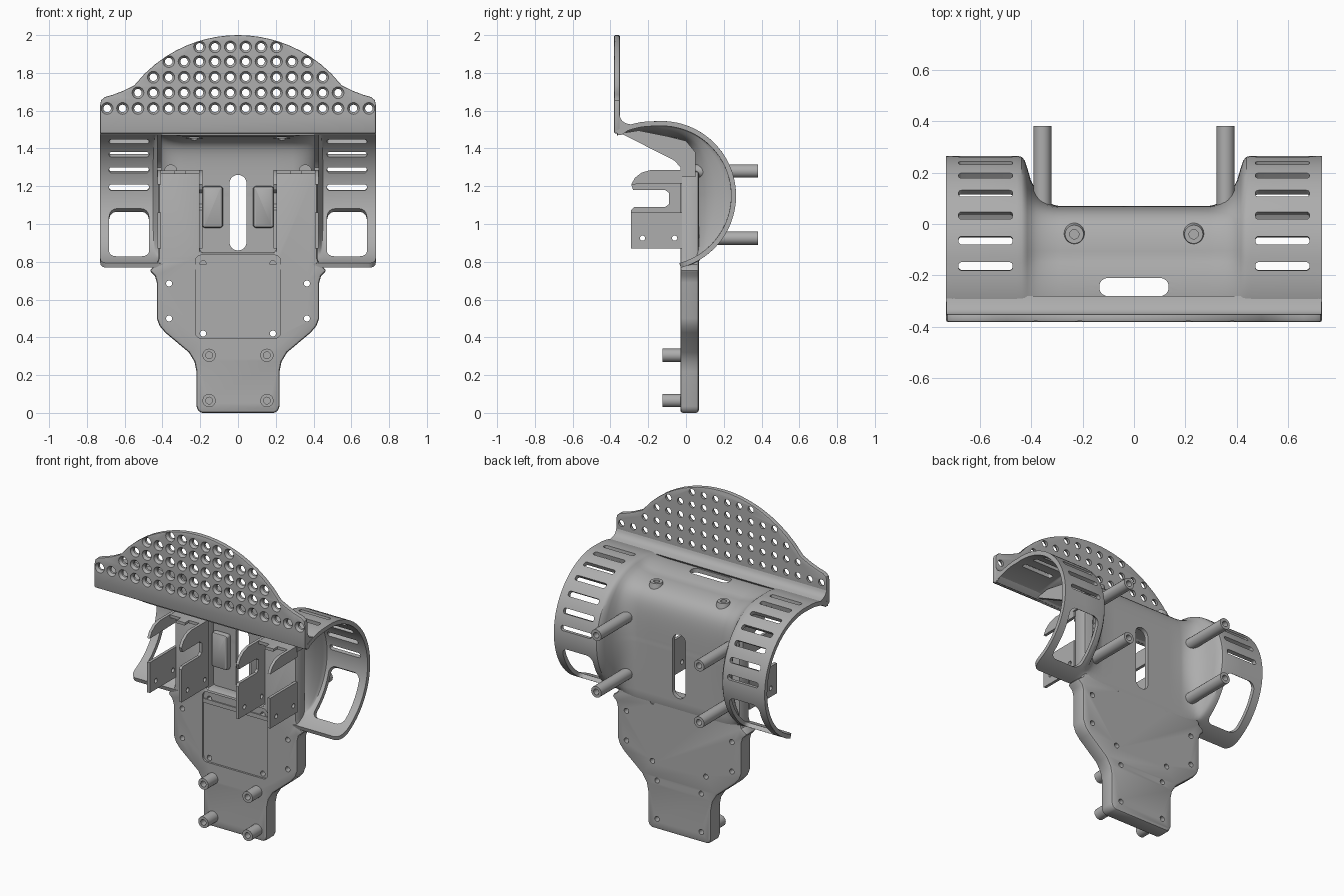
import bpy, bmesh
from math import sin, cos, radians, pi, sqrt
from mathutils import Matrix, Vector

old = bpy.data.objects.get("Cube")
if old:
    bpy.data.objects.remove(old)

GREY = (0.42, 0.42, 0.42, 1)
mat = bpy.data.materials.new("matte grey")
mat.use_nodes = True
mat.diffuse_color = GREY
bsdf = mat.node_tree.nodes["Principled BSDF"]
bsdf.inputs["Base Color"].default_value = GREY
bsdf.inputs["Roughness"].default_value = 0.6

# Orientations: local (a, b, depth) to world
TOP = Matrix.Identity(3)
FRONT = Matrix(((1, 0, 0), (0, 0, 1), (0, 1, 0)))
SIDE = Matrix(((0, 0, 1), (1, 0, 0), (0, 1, 0)))


def prism(bm, pts, d0, d1, m, at=(0, 0, 0)):
    """Extruded outline."""
    at = Vector(at)
    rings = [[bm.verts.new(m @ Vector((a, b, d)) + at) for a, b in pts] for d in (d0, d1)]
    n = len(pts)
    for i in range(n):
        j = (i + 1) % n
        bm.faces.new((rings[0][i], rings[0][j], rings[1][j], rings[1][i]))
    bm.faces.new(rings[0][::-1])
    bm.faces.new(rings[1])


def lathe(bm, prof, m, at, n=20):
    """Turned solid from (radius, depth) pairs, capped at both ends."""
    at = Vector(at)
    rings = [[bm.verts.new(m @ Vector((r * cos(2 * pi * k / n), r * sin(2 * pi * k / n), d)) + at)
              for k in range(n)] for r, d in prof]
    for p, q in zip(rings, rings[1:]):
        for k in range(n):
            j = (k + 1) % n
            bm.faces.new((p[k], p[j], q[j], q[k]))
    bm.faces.new(rings[0][::-1])
    bm.faces.new(rings[-1])


def rrect(w, h, r, n=6):
    """Rounded rectangle outline."""
    pts = []
    for q, (sx, sy) in enumerate(((1, 1), (-1, 1), (-1, -1), (1, -1))):
        for k in range(n + 1):
            t = pi / 2 * (q + k / n)
            pts.append((sx * (w / 2 - r) + r * cos(t), sy * (h / 2 - r) + r * sin(t)))
    return [p for i, p in enumerate(pts) if (Vector(p) - Vector(pts[i - 1])).length > 1e-5]


def mirrored(half):
    return half + [(-x, z) for x, z in reversed(half) if x > 1e-6]


def make(name, bm, fix=True):
    if fix:
        bmesh.ops.recalc_face_normals(bm, faces=bm.faces)
    me = bpy.data.meshes.new(name)
    bm.to_mesh(me)
    bm.free()
    me.materials.append(mat)
    ob = bpy.data.objects.new(name, me)
    bpy.context.collection.objects.link(ob)
    return ob


def apply(ob, kind, **settings):
    mod = ob.modifiers.new(kind, kind)
    for key, value in settings.items():
        setattr(mod, key, value)
    bpy.context.view_layer.objects.active = ob
    bpy.ops.object.modifier_apply(modifier=mod.name)


def cut(ob, bm):
    tool = make("cutter", bm)
    tool.hide_render = True
    apply(ob, "BOOLEAN", operation="DIFFERENCE", solver="EXACT", object=tool)
    bpy.data.objects.remove(tool)


def finish(ob, bevel=0):
    if bevel:
        apply(ob, "BEVEL", width=bevel, segments=2, limit_method="ANGLE", angle_limit=radians(40))


# Head plate with rows of countersunk holes
arc = [(x * 0.055, 1.3 + sqrt(0.49 - (x * 0.055) ** 2)) for x in range(10, -1, -1)]
half = [(0.73, 1.48), (0.73, 1.63), (0.725, 1.655), (0.705, 1.672), (0.66, 1.685), (0.61, 1.704)] + arc
bm = bmesh.new()
prism(bm, mirrored(half), -0.38, -0.35, FRONT)
plate = make("head_plate", bm)
finish(plate, 0.006)
bm = bmesh.new()
for z, count in ((1.612, 18), (1.695, 14), (1.777, 12), (1.86, 10), (1.938, 6)):
    for i in range(count):
        lathe(bm, [(0.035, -0.385), (0.02, -0.364), (0.02, -0.34)], FRONT,
              ((i - (count - 1) / 2) * 0.0815, 0, z), 16)
cut(plate, bm)

# Fillet where the plate meets the shell
bm = bmesh.new()
prism(bm, [(-0.37, 1.485), (-0.355, 1.59), (-0.347, 1.56), (-0.335, 1.543), (-0.315, 1.532),
           (-0.28, 1.525), (-0.3, 1.5), (-0.345, 1.47)], -0.728, 0.728, SIDE)
make("plate_fillet", bm)

# Shell: two round side wings blending into a lower flat back
CY, CZ = -0.13, 1.15


def wing_r(t):
    return 0.395 + 0.025 * max(0, (-t - 5) / 30)


def back_r(t):
    top = 0.34 + 0.08 * max(0, -t / 35)
    side = max(0.01, sin(radians(t))) / 0.2
    r = (top ** -7 + side ** 7) ** (-1 / 7) if t < 90 else 0.2 / sin(radians(t))
    return min(r, 0.39 / -cos(radians(t))) if t > 100 else r


half = [(0.1, 0, 165), (0.2, 0, 165), (0.29, 0, 165), (0.31, .02, 165), (0.335, .08, 165), (0.36, .18, 165),
        (0.38, .31, 165), (0.4, .5, 165), (0.415, .76, 165), (0.425, .91, 165), (0.437, .98, 165),
        (0.455, 1, 165), (0.58, 1, 165), (0.69, 1, 165), (0.706, 1, 164), (0.718, 1, 162),
        (0.726, 1, 159), (0.73, 1, 154)]
sections = [(-x, s, e) for x, s, e in reversed(half)] + [(0, 0, 165)] + half
STEPS = 56
bm = bmesh.new()
grid = []
for x, s, end in sections:
    row = []
    for j in range(STEPS + 1):
        t = -35 + (end + 35) * j / STEPS
        r = back_r(t) * (1 - s) + wing_r(t) * s
        row.append(bm.verts.new((x, CY + r * sin(radians(t)), CZ + r * cos(radians(t)))))
    grid.append(row)
for p, q in zip(grid, grid[1:]):
    for j in range(STEPS):
        bm.faces.new((p[j], q[j], q[j + 1], p[j + 1]))
shell = make("shell", bm, fix=False)
apply(shell, "SOLIDIFY", thickness=0.026, offset=-1)

# Vents, side windows, and back and top slots
bm = bmesh.new()
for side in (-1, 1):
    vents = [(-5 + 14.7 * i, 0.21, 0.032, 0.012, 0.33) for i in range(7)]
    for t, w, h, r, d in vents + [(125.6, 0.21, 0.31, 0.04, 0.3)]:
        c, s = cos(radians(t)), sin(radians(t))
        radial = Matrix(((1, 0, 0), (0, c, s), (0, -s, c)))
        prism(bm, rrect(w, h, r), d, 0.47, radial, (side * 0.577, CY, CZ))
    lathe(bm, [(0.018, 1.3), (0.018, 1.6)], TOP, (side * 0.232, -0.04, 0))
prism(bm, rrect(0.09, 0.4, 0.044), 0, 0.2, FRONT, (0, 0, 1.06))
prism(bm, rrect(0.27, 0.07, 0.033), 1.4, 1.6, TOP, (0, -0.245, 0))
cut(shell, bm)

# Spine plate with two uprights
half = [(0.19, 0), (0.212, 0.01), (0.22, 0.035), (0.22, 0.22), (0.23, 0.27), (0.26, 0.32),
        (0.385, 0.425), (0.415, 0.46), (0.43, 0.5), (0.43, 0.69), (0.44, 0.725), (0.47, 0.755),
        (0.43, 0.785), (0.42, 0.82), (0.42, 1.28), (0.2, 1.28), (0.2, 0.85)]
bm = bmesh.new()
prism(bm, mirrored(half), -0.03, 0.068, FRONT)
spine = make("spine_plate", bm)
finish(spine, 0.014)
bm = bmesh.new()
prism(bm, rrect(0.45, 0.44, 0.03), -0.06, -0.018, FRONT, (0, 0, 0.615))
cut(spine, bm)
bm = bmesh.new()
for side in (-1, 1):
    for x, z in ((0.365, 0.685), (0.365, 0.5), (0.185, 0.79), (0.185, 0.42), (0.153, 0.305), (0.153, 0.065)):
        lathe(bm, [(0.016, -0.1), (0.016, 0.1)], FRONT, (side * x, 0, z), 14)
cut(spine, bm)

HOOK = [(-0.02, 0.87), (-0.29, 0.87), (-0.29, 1.075), (-0.275, 1.09), (-0.11, 1.09), (-0.09, 1.105),
        (-0.09, 1.165), (-0.11, 1.18), (-0.28, 1.18), (-0.29, 1.21), (-0.27, 1.245), (-0.235, 1.272),
        (-0.19, 1.285), (-0.02, 1.285)]
ARM = [(-0.02, 1.215)] + HOOK[9:]
BLOCK = [(-0.02, 0.87), (-0.29, 0.87), (-0.29, 1.06), (-0.02, 1.06)]
GUSSET = [(-0.345, 1.48), (-0.25, 1.495), (-0.1, 1.465), (0, 1.44), (0.05, 1.38), (0.05, 1.25),
          (-0.03, 1.25), (-0.03, 1.3), (-0.06, 1.335)]

for side, label in ((-1, "right"), (1, "left")):
    # Bracket: hooked inner plate, split outer plate, cross bar
    bm = bmesh.new()
    prism(bm, HOOK, side * 0.188, side * 0.206, SIDE)
    prism(bm, BLOCK, side * 0.408, side * 0.426, SIDE)
    prism(bm, ARM, side * 0.408, side * 0.426, SIDE)
    bracket = make(label + "_bracket", bm)
    bm = bmesh.new()
    for y in (-0.23, -0.06):
        lathe(bm, [(0.014, side * 0.15), (0.014, side * 0.5)], SIDE, (0, y, 0.925), 14)
    cut(bracket, bm)
    bm = bmesh.new()
    prism(bm, rrect(0.22, 0.018, 0.004, 2), -0.09, -0.01, FRONT, (side * 0.307, 0, 1.275))
    prism(bm, rrect(0.06, 0.018, 0.004, 2), -0.13, -0.089, FRONT, (side * 0.307, 0, 1.275))
    make(label + "_bracket_bar", bm)

    # Web closing the wing under the head plate
    bm = bmesh.new()
    prism(bm, GUSSET, side * 0.405, side * 0.43, SIDE)
    make(label + "_web", bm)

    # Raised pad beside the back slot
    bm = bmesh.new()
    prism(bm, rrect(0.11, 0.22, 0.015), 0.005, 0.05, FRONT, (side * 0.135, 0, 1.09))
    finish(make(label + "_pad", bm), 0.015)

    # Hollow pegs, front and back, and top bosses
    bm = bmesh.new()
    for z in (0.065, 0.305):
        lathe(bm, [(0.035, -0.02), (0.035, -0.125), (0.018, -0.125), (0.018, -0.03)], FRONT, (side * 0.153, 0, z))
    make(label + "_front_pegs", bm)
    bm = bmesh.new()
    for z in (0.925, 1.28):
        lathe(bm, [(0.035, 0.03), (0.035, 0.38), (0.018, 0.38), (0.018, 0.3)], FRONT, (side * 0.356, 0, z))
    make(label + "_back_pegs", bm)
    bm = bmesh.new()
    lathe(bm, [(0.046, 1.452), (0.036, 1.492), (0.018, 1.492), (0.018, 1.456)], TOP, (side * 0.232, -0.04, 0))
    make(label + "_top_boss", bm)

# Smooth curved faces, keep edges crisp
for ob in bpy.context.scene.objects:
    if ob.type == "MESH" and ob.data.materials and ob.data.materials[0] == mat:
        bpy.ops.object.select_all(action="DESELECT")
        ob.select_set(True)
        bpy.context.view_layer.objects.active = ob
        bpy.ops.object.shade_smooth_by_angle(angle=radians(32))
